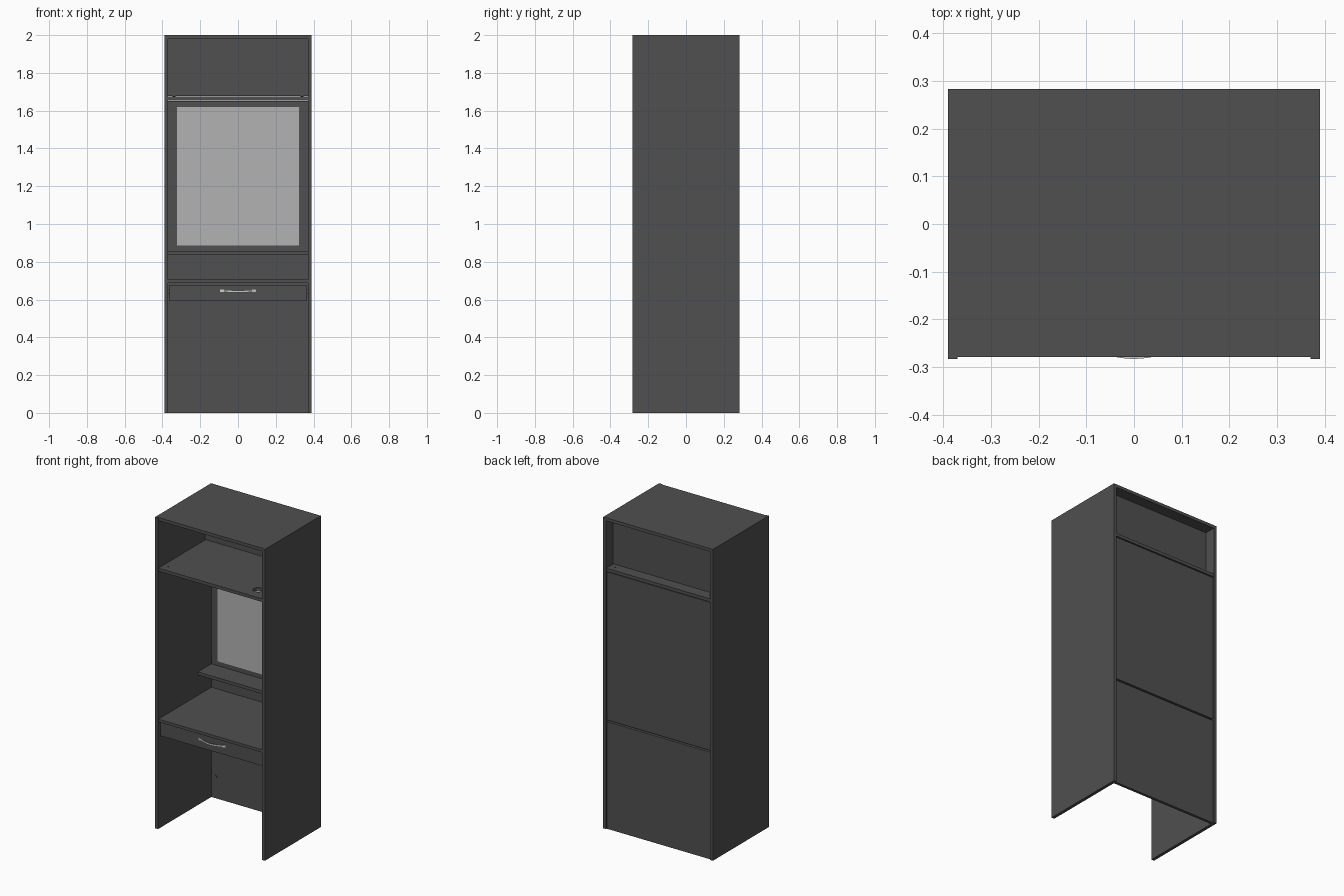
import bpy, bmesh, math
from mathutils import Vector

if "Cube" in bpy.data.objects:
    bpy.data.objects.remove(bpy.data.objects["Cube"])


def material(name, v):
    m = bpy.data.materials.new(name)
    m.diffuse_color = (v, v, v, 1)
    m.use_nodes = True
    m.node_tree.nodes["Principled BSDF"].inputs["Base Color"].default_value = m.diffuse_color
    return m


DARK = material("dark_board", 0.08)
LIGHT = material("mirror_glass", 0.45)
METAL = material("metal", 0.6)


def finish(name, bm, mat):
    me = bpy.data.meshes.new(name)
    bm.to_mesh(me)
    bm.free()
    ob = bpy.data.objects.new(name, me)
    bpy.context.collection.objects.link(ob)
    me.materials.append(mat)
    return ob


def box(name, x, y, z, mat=DARK):
    """Board given by its (min, max) range on each axis."""
    bm = bmesh.new()
    bmesh.ops.create_cube(bm, size=1)
    for v in bm.verts:
        v.co = Vector([(r[0] + r[1]) / 2 + c * (r[1] - r[0])
                       for r, c in zip((x, y, z), v.co)])
    return finish(name, bm, mat)


def disc(name, loc, r, depth, axis="Z", mat=DARK):
    bm = bmesh.new()
    bmesh.ops.create_cone(bm, cap_ends=True, segments=20, radius1=r, radius2=r, depth=depth)
    ob = finish(name, bm, mat)
    ob.location = loc
    if axis == "Y":
        ob.rotation_euler.x = math.pi / 2
    return ob


IN = 0.37            # inner half width
F, B = -0.279, 0.28  # front and back of the boards
PAN = (0.258, 0.276)  # depth range of the back panels

# Carcass
for side, s in (("left", -1), ("right", 1)):
    box(side + "_side", sorted((s * IN, s * 0.39)), (-0.2835, 0.2835), (0, 2))
box("top_board", (-IN, IN), (F, 0.2835), (1.98, 2))
upper_shelf = box("upper_shelf", (-IN, IN), (F, B), (1.655, 1.675))
box("desk_top", (-IN, IN), (F, PAN[0]), (0.687, 0.705))
box("small_shelf", (-IN, IN), (0.122, PAN[0]), (0.835, 0.855))

# Back panels
box("upper_back_panel", (-IN, IN), (0.195, 0.212), (1.678, 1.98))
box("mirror_back_panel", (-IN, IN), PAN, (0.699, 1.65))
box("lower_back_panel", (-IN, IN), PAN, (0, 0.688))
box("mirror", (-0.322, 0.322), (0.254, PAN[0]), (0.885, 1.62), LIGHT)

# Cable hole in the upper shelf
cutter = disc("cable_hole_cutter", (0.276, -0.19, 1.665), 0.03, 0.1)
cutter.hide_render = True
cutter.hide_set(True)
mod = upper_shelf.modifiers.new("cable_hole", "BOOLEAN")
mod.operation, mod.object, mod.solver = "DIFFERENCE", cutter, "EXACT"

# Screw caps
for x in (-0.338, 0.338):
    for z in (0.14, 0.545):
        disc("panel_screw_cap", (x, PAN[0] - 0.001, z), 0.008, 0.004, "Y")
    for y in (-0.226, 0.235):
        disc("shelf_screw_cap", (x, y, 1.675), 0.008, 0.003)

# Drawer
box("drawer_front", (-0.366, 0.366), (-0.262, -0.245), (0.592, 0.678))
box("drawer_bottom", (-0.35, 0.35), (-0.245, 0.19), (0.602, 0.61))
box("drawer_back", (-0.35, 0.35), (0.175, 0.19), (0.61, 0.668))
for s in (-1, 1):
    box("drawer_side", sorted((s * 0.335, s * 0.35)), (-0.245, 0.175), (0.61, 0.668))
    box("drawer_runner", sorted((s * 0.35, s * IN)), (-0.24, 0.19), (0.632, 0.652))

# Bow handle: flat strip swept along an arc, ends resting on the drawer front
bm = bmesh.new()
rings = []
N = 20
for i in range(N + 1):
    t = -1 + 2 * i / N
    bow = math.cos(t * math.pi / 2)
    y = -0.263 - 0.02 * bow
    z = 0.647 - 0.004 * bow
    h = 0.0065 - 0.001 * bow
    rings.append([bm.verts.new((0.095 * t, y + dy, z + dz))
                  for dy, dz in ((0, -h), (0, h), (0.005, h), (0.005, -h))])
for a, b in zip(rings, rings[1:]):
    for k in range(4):
        bm.faces.new((a[k], a[(k + 1) % 4], b[(k + 1) % 4], b[k]))
bm.faces.new(rings[0])
bm.faces.new(rings[-1])
bmesh.ops.recalc_face_normals(bm, faces=bm.faces)
handle = finish("drawer_handle", bm, METAL)
bpy.context.view_layer.objects.active = handle
handle.select_set(True)
bpy.ops.object.shade_smooth_by_angle()
